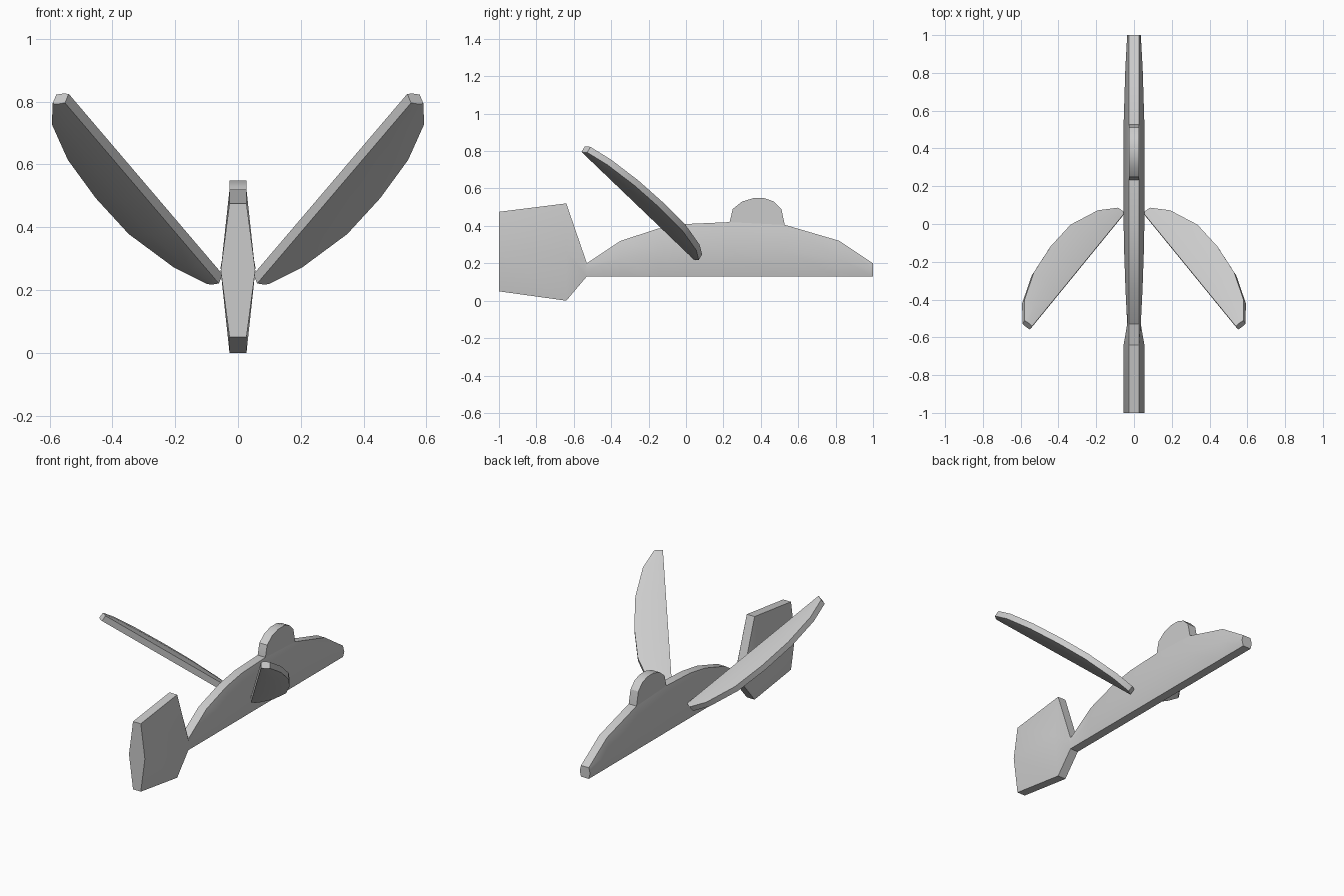
import bpy, bmesh
from mathutils import Vector

if "Cube" in bpy.data.objects:
    bpy.data.objects.remove(bpy.data.objects["Cube"])


def loft(name, sections, normal):
    """Skin six-sided sections (upper point, lower point, rim half width, ridge half width)."""
    n = Vector(normal).normalized()
    bm = bmesh.new()
    rings = []
    for a, b, rim, ridge in sections:
        a, b = Vector(a), Vector(b)
        m = (a + b) / 2
        pts = [a + n * rim, m + n * ridge, b + n * rim,
               b - n * rim, m - n * ridge, a - n * rim]
        rings.append([bm.verts.new(p) for p in pts])
    for r, s in zip(rings, rings[1:]):
        for i in range(6):
            j = (i + 1) % 6
            bm.faces.new((r[i], r[j], s[j], s[i]))
    bm.faces.new(rings[0])
    bm.faces.new(rings[-1])
    bmesh.ops.recalc_face_normals(bm, faces=bm.faces)
    mesh = bpy.data.meshes.new(name)
    bm.to_mesh(mesh)
    bm.free()
    ob = bpy.data.objects.new(name, mesh)
    bpy.context.collection.objects.link(ob)
    bpy.ops.object.select_all(action='DESELECT')
    ob.select_set(True)
    bpy.context.view_layer.objects.active = ob
    bpy.ops.object.shade_smooth_by_angle()
    return ob


RIM = 0.027

# Body with tail fin: y, bottom z, top z, ridge half width
body = [(-1, 0.05, 0.475, 0.055), (-0.64, 0.0, 0.52, 0.055),
        (-0.53, 0.13, 0.2, 0.036), (-0.35, 0.13, 0.32, 0.045),
        (-0.15, 0.13, 0.385, 0.052), (0.0, 0.13, 0.41, 0.055),
        (0.23, 0.13, 0.42, 0.055), (0.53, 0.13, 0.405, 0.055),
        (0.82, 0.13, 0.32, 0.046), (1, 0.13, 0.2, 0.036)]
loft("body_and_tail", [((0, y, t), (0, y, b), RIM, w) for y, b, t, w in body], (1, 0, 0))

# Rounded hump on the back
hump = [(0.233, 0.42), (0.25, 0.49), (0.30, 0.53), (0.36, 0.548), (0.42, 0.548),
        (0.47, 0.53), (0.51, 0.49), (0.528, 0.405)]
loft("hump", [((0, y, z), (0, y, 0.36), RIM, RIM) for y, z in hump], (1, 0, 0))

# Wings: straight inner edge, curved outer edge, mirrored
root = Vector((0.055, 0.05, 0.235))
span = Vector((0.49, -0.60, 0.575))
chord = Vector((0.79, 0.606, -0.05)).normalized()
outline = [(0, 0.045), (0.098, 0.119), (0.29, 0.183), (0.49, 0.192),
           (0.70, 0.174), (0.89, 0.12), (1.0, 0.05)]
wing = loft("wings", [(root + span * t, root + span * t + chord * w, 0.018, 0.018 + 0.05 * w)
                      for t, w in outline], span.cross(chord))
mirror = wing.modifiers.new("Mirror", 'MIRROR')
mirror.use_axis[0] = True
mirror.use_mirror_merge = False
